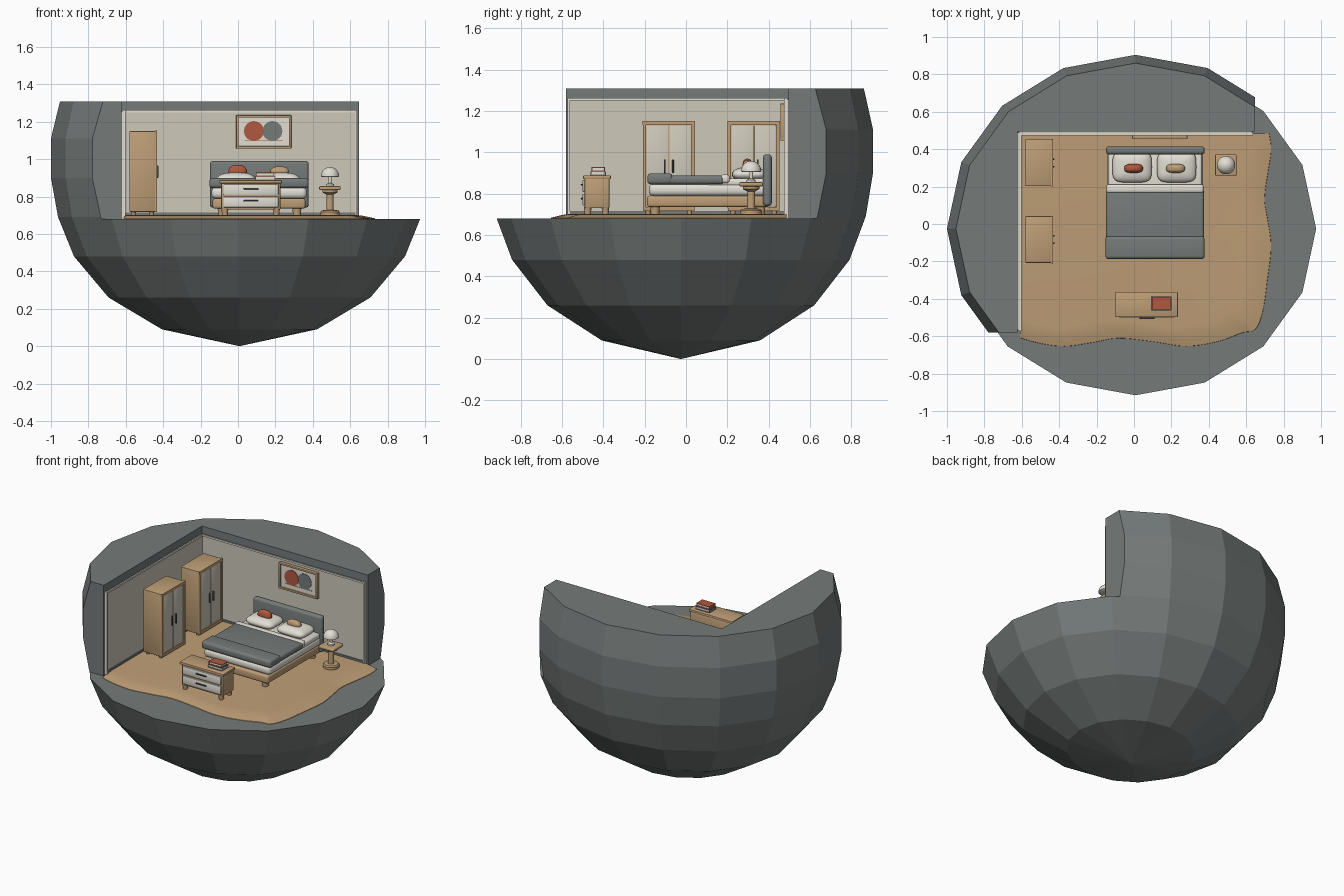
import bpy, bmesh, math
from mathutils import Vector

if "Cube" in bpy.data.objects:
    bpy.data.objects.remove(bpy.data.objects["Cube"])


def mat(name, r, g, b):
    m = bpy.data.materials.new(name)
    lin = [((c / 255 + 0.055) / 1.055) ** 2.4 for c in (r, g, b)]
    m.diffuse_color = (*lin, 1)
    m.use_nodes = True
    m.node_tree.nodes["Principled BSDF"].inputs["Base Color"].default_value = m.diffuse_color
    return m


SLATE = mat("slate_grey", 117, 123, 122)
WOOD = mat("tan_wood", 190, 158, 118)
WALL = mat("wall_cream", 205, 200, 186)
LINEN = mat("linen_white", 226, 222, 212)
RED = mat("terracotta", 176, 88, 62)
DARK = mat("dark_metal", 72, 72, 72)


def finish(name, bm, m, smooth=True):
    bmesh.ops.recalc_face_normals(bm, faces=bm.faces[:])
    me = bpy.data.meshes.new(name)
    bm.to_mesh(me)
    bm.free()
    ob = bpy.data.objects.new(name, me)
    bpy.context.collection.objects.link(ob)
    me.materials.append(m)
    if smooth:
        bpy.ops.object.select_all(action='DESELECT')
        ob.select_set(True)
        bpy.context.view_layer.objects.active = ob
        bpy.ops.object.shade_smooth_by_angle(angle=math.radians(35))
    return ob


def box(name, x0, x1, y0, y1, z0, z1, m, r=0.0, seg=3):
    bm = bmesh.new()
    bmesh.ops.create_cube(bm, size=1)
    for v in bm.verts:
        v.co = Vector(((x0 + x1) / 2 + v.co.x * (x1 - x0),
                       (y0 + y1) / 2 + v.co.y * (y1 - y0),
                       (z0 + z1) / 2 + v.co.z * (z1 - z0)))
    if r:
        bmesh.ops.bevel(bm, geom=bm.edges[:], offset=r, segments=seg,
                        profile=0.5, affect='EDGES')
    return finish(name, bm, m, r > 0)


def lathe(name, cx, cy, profile, m, n=24, sx=1, sy=1, smooth=True):
    # profile: (radius, z) pairs from bottom to top
    bm = bmesh.new()
    rings = []
    for r, z in profile:
        if r == 0:
            rings.append([bm.verts.new((cx, cy, z))] * n)
        else:
            rings.append([bm.verts.new((cx + r * sx * math.cos(2 * math.pi * i / n),
                                        cy + r * sy * math.sin(2 * math.pi * i / n), z))
                          for i in range(n)])
    for a, b in zip(rings, rings[1:]):
        for i in range(n):
            j = (i + 1) % n
            bm.faces.new(list(dict.fromkeys((a[i], a[j], b[j], b[i]))))
    for end in (rings[0], rings[-1]):
        if end[0] is not end[1]:
            bm.faces.new(end)
    return finish(name, bm, m, smooth)


def puff(name, cx, cy, cz, sx, sy, sz, m, p=0.45):
    # pillow: sphere squared off in plan
    bm = bmesh.new()
    bmesh.ops.create_uvsphere(bm, u_segments=32, v_segments=14, radius=1)
    for v in bm.verts:
        h = math.hypot(v.co.x, v.co.y)
        if h > 1e-5:
            c, s = v.co.x / h, v.co.y / h
            h = h ** 0.8
            v.co.x = h * math.copysign(abs(c) ** p, c)
            v.co.y = h * math.copysign(abs(s) ** p, s)
        v.co = Vector((cx + v.co.x * sx, cy + v.co.y * sy, cz + v.co.z * sz))
    return finish(name, bm, m)


# faceted globe shell with the room notch cut out
globe = lathe("globe", 0.008, -0.025,
              [(0, 0), (0.415, 0.09), (0.70, 0.26), (0.885, 0.48), (0.97, 0.69),
               (1.008, 0.9), (1.008, 1.11), (0.96, 1.308)],
              SLATE, n=16, sy=0.922, smooth=False)
bm = bmesh.new()
plan = [(-2, -2), (2, -2), (2, 2), (0.647, 2), (0.647, 0.495), (-0.622, 0.495),
        (-0.622, -0.58), (-2, -0.58)]
f = bm.faces.new([bm.verts.new((x, y, 0.68)) for x, y in plan])
ext = bmesh.ops.extrude_face_region(bm, geom=[f])
for v in ext["geom"]:
    if isinstance(v, bmesh.types.BMVert):
        v.co.z = 2
cutter = finish("room_cutter", bm, SLATE, False)
cutter.hide_render = True
mod = globe.modifiers.new("notch", 'BOOLEAN')
mod.operation, mod.solver, mod.object = 'DIFFERENCE', 'EXACT', cutter
bpy.context.view_layer.objects.active = globe
bpy.ops.object.modifier_apply(modifier=mod.name)
bpy.data.objects.remove(cutter)

# wall linings, light trims and skirting
box("left_wall", -0.625, -0.61, -0.565, 0.49, 0.68, 1.255, WALL)
box("back_wall", -0.615, 0.632, 0.482, 0.498, 0.68, 1.255, WALL)
box("left_top_trim", -0.612, -0.602, -0.57, 0.482, 1.25, 1.262, LINEN)
box("back_top_trim", -0.61, 0.637, 0.474, 0.484, 1.25, 1.262, LINEN)
box("left_end_trim", -0.62, -0.602, -0.572, -0.562, 0.69, 1.262, LINEN)
box("back_end_trim", 0.627, 0.637, 0.474, 0.49, 0.69, 1.262, LINEN)
box("left_skirting", -0.612, -0.602, -0.565, 0.482, 0.69, 0.714, SLATE)
box("back_skirting", -0.61, 0.632, 0.474, 0.484, 0.69, 0.714, SLATE)

# floor with wavy flowing edge
key = [(-0.61, -0.61), (-0.5, -0.64), (-0.37, -0.655), (-0.22, -0.635), (-0.08, -0.612),
       (0.1, -0.63), (0.28, -0.655), (0.45, -0.63), (0.58, -0.583), (0.65, -0.565),
       (0.69, -0.47), (0.715, -0.3), (0.735, -0.12), (0.715, 0.03), (0.70, 0.14),
       (0.722, 0.3), (0.735, 0.4), (0.725, 0.485)]
pts = [Vector(p) for p in key]
pts = [pts[0]] + pts + [pts[-1]]
edge = []
for a, b, c, d in zip(pts, pts[1:], pts[2:], pts[3:]):
    for k in range(5):
        t = k / 5
        edge.append(0.5 * (2 * b + (c - a) * t + (2 * a - 5 * b + 4 * c - d) * t * t
                           + (3 * b - a - 3 * c + d) * t ** 3))
edge.append(pts[-1])
bm = bmesh.new()
org = Vector((-0.61, 0.488))
rows = []
for s, z in ((1, 0.676), (0.998, 0.683), (0.975, 0.69), (0.945, 0.698), (0.91, 0.702)):
    rows.append([bm.verts.new((*(org + (p - org) * s), z)) for p in edge])
for a, b in zip(rows, rows[1:]):
    for i in range(len(edge) - 1):
        bm.faces.new((a[i], a[i + 1], b[i + 1], b[i]))
corner = bm.verts.new((*org, 0.702))
bm.faces.new(rows[-1] + [corner])
bm.faces.new([r[-1] for r in rows] + [corner, bm.verts.new((*org, 0.676))])
finish("floor", bm, WOOD)

# two wardrobes
for y in (0.327, -0.083):
    box("wardrobe_body", -0.58, -0.442, y - 0.125, y + 0.125, 0.718, 1.15, WOOD, 0.004, 2)
    box("wardrobe_lintel", -0.445, -0.433, y - 0.127, y + 0.127, 1.132, 1.152, WOOD)
    box("wardrobe_sill", -0.445, -0.433, y - 0.125, y + 0.125, 0.716, 0.735, WOOD)
    for s in (-1, 1):
        a, b = sorted((y + s * 0.11, y + s * 0.126))
        box("wardrobe_post", -0.445, -0.433, a, b, 0.73, 1.14, WOOD)
        a, b = sorted((y + s * 0.003, y + s * 0.108))
        box("wardrobe_door", -0.445, -0.436, a, b, 0.737, 1.13, WALL, 0.003, 2)
        box("door_handle", -0.438, -0.425, y + s * 0.02 - 0.004, y + s * 0.02 + 0.004,
            0.90, 0.965, DARK, 0.003, 2)
        for x in (-0.56, -0.462):
            lathe("wardrobe_foot", x, y + s * 0.1, [(0.011, 0.7), (0.014, 0.72)], WOOD, 12)

# bed
for x in (-0.085, 0.315):
    for y in (-0.15, 0.36):
        lathe("bed_foot", x, y, [(0.021, 0.7), (0.024, 0.74)], WOOD, 16)
box("bed_frame", -0.135, 0.36, -0.188, 0.40, 0.735, 0.79, WOOD, 0.012)
box("mattress", -0.142, 0.368, -0.18, 0.395, 0.788, 0.85, LINEN, 0.025, 4)
box("sheet", -0.138, 0.364, 0.1, 0.39, 0.835, 0.874, LINEN, 0.014)
box("blanket", -0.15, 0.375, -0.18, 0.185, 0.845, 0.888, SLATE, 0.017, 4)
box("blanket_fold", -0.148, 0.373, 0.165, 0.212, 0.85, 0.892, LINEN, 0.014)
box("foot_throw", -0.153, 0.378, -0.187, -0.065, 0.845, 0.898, SLATE, 0.017, 4)
box("headboard", -0.15, 0.378, 0.372, 0.415, 0.74, 0.99, SLATE, 0.017, 4)
for x, m, h in ((-0.01, RED, 0.036), (0.228, WOOD, 0.028)):
    puff("pillow", x, 0.305, 0.893, 0.105, 0.083, 0.036, LINEN)
    puff("cushion", x + (0.008 if m == RED else -0.006), 0.297, 0.933, 0.05, 0.024, h, m, 0.7)

# pedestal table and lamp
lathe("table_pedestal", 0.492, 0.315,
      [(0.052, 0.702), (0.052, 0.718), (0.045, 0.726), (0.02, 0.728), (0.018, 0.81),
       (0.04, 0.822), (0.04, 0.84)], WOOD)
box("table_top", 0.434, 0.548, 0.258, 0.372, 0.835, 0.855, WOOD, 0.006)
lathe("lamp_stand", 0.492, 0.315,
      [(0.022, 0.855), (0.022, 0.866), (0.009, 0.872), (0.009, 0.915)], LINEN, 16)
lathe("lamp_shade", 0.492, 0.315, [(0.042, 0.904), (0.049, 0.908)]
      + [(0.049 * math.cos(a * math.pi / 16), 0.908 + 0.05 * math.sin(a * math.pi / 16))
         for a in range(1, 8)] + [(0, 0.958)], LINEN)

# drawer chest
for x in (-0.07, 0.205):
    for y in (-0.475, -0.39):
        lathe("chest_foot", x, y, [(0.015, 0.7), (0.019, 0.735)], WOOD, 14)
box("chest_body", -0.09, 0.227, -0.49, -0.37, 0.73, 0.875, WOOD, 0.005, 2)
box("chest_top", -0.1, 0.235, -0.498, -0.363, 0.87, 0.888, WOOD, 0.005, 2)
for z in (0.742, 0.808):
    box("drawer_front", -0.078, 0.216, -0.5, -0.485, z, z + 0.057, LINEN, 0.004, 2)
    box("drawer_handle", 0.03, 0.11, -0.509, -0.498, z + 0.03, z + 0.038, DARK, 0.003, 2)

# books
for z, d, m in ((0.888, 0.0, SLATE), (0.908, 0.004, RED)):
    x0, x1, y0, y1 = 0.092 + d, 0.2 - d, -0.462 + d, -0.388 - d
    box("book_pages", x0 + 0.003, x1 - 0.003, y0 + 0.003, y1 - 0.003, z + 0.002, z + 0.017, LINEN)
    box("book_spine", x0, x0 + 0.004, y0, y1, z, z + 0.02, m)
    for k in (z, z + 0.016):
        box("book_cover", x0, x1, y0, y1, k, k + 0.004, m)

# framed picture
box("picture_canvas", 0.0, 0.275, 0.466, 0.48, 1.065, 1.228, LINEN)
for z in (1.056, 1.222):
    box("frame_rail", -0.01, 0.285, 0.456, 0.48, z, z + 0.013, WOOD, 0.003, 2)
for x in (-0.01, 0.272):
    box("frame_stile", x, x + 0.013, 0.456, 0.48, 1.056, 1.235, WOOD, 0.003, 2)
for x, y, m in ((0.085, 0.462, RED), (0.184, 0.463, SLATE)):
    disc = lathe("painted_disc", 0, 0, [(0.053, 0), (0.053, 0.004)], m, 32)
    disc.rotation_euler = (math.pi / 2, 0, 0)
    disc.location = (x, y + 0.004, 1.15)
box("painted_line", 0.035, 0.24, 0.463, 0.467, 1.097, 1.101, WOOD)
